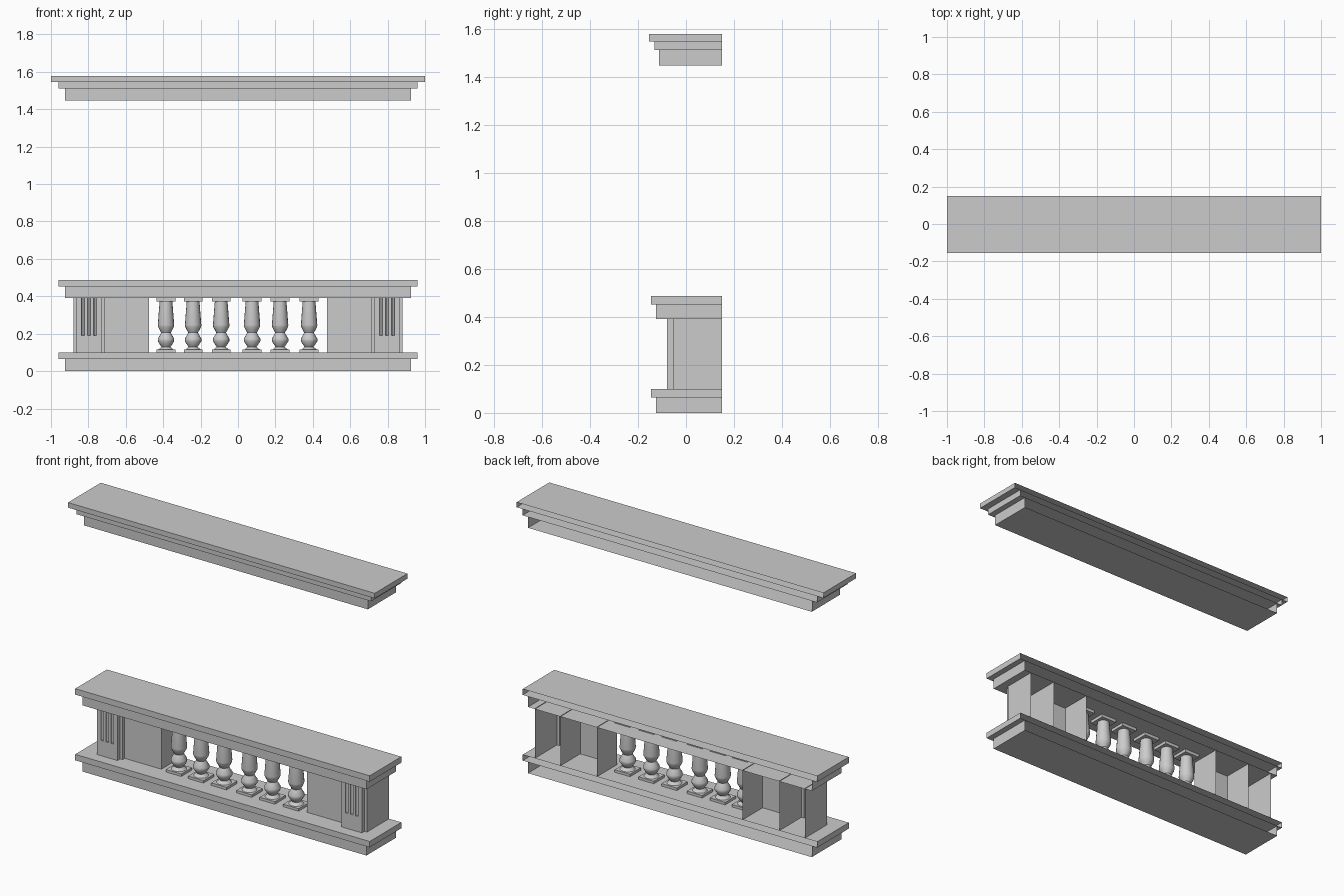
import bpy, bmesh, math

cube = bpy.data.objects.get("Cube")
if cube:
    bpy.data.objects.remove(cube, do_unlink=True)

# Single stone colour
stone = bpy.data.materials.new("pale_grey_stone")
stone.use_nodes = True
COLOUR = (0.6, 0.6, 0.6, 1)
stone.diffuse_color = COLOUR
stone.node_tree.nodes["Principled BSDF"].inputs["Base Color"].default_value = COLOUR

BACK = 0.15          # the open rear plane of every hollow part
LOW, HIGH = 0.1, 0.393


def finish(name, bm, mirror=False):
    mesh = bpy.data.meshes.new(name)
    bm.to_mesh(mesh)
    bm.free()
    mesh.materials.append(stone)
    obj = bpy.data.objects.new(name, mesh)
    bpy.context.collection.objects.link(obj)
    if mirror:
        obj.modifiers.new("Mirror", 'MIRROR').use_mirror_merge = False
    return obj


def add_box(bm, x0, x1, y0, y1, z0, z1):
    verts = bmesh.ops.create_cube(bm, size=1)["verts"]
    for v in verts:
        v.co = (x0 if v.co.x < 0 else x1,
                y0 if v.co.y < 0 else y1,
                z0 if v.co.z < 0 else z1)
    return verts


def slab(name, half_width, front, z0, z1):
    """Hollow moulding course, open at the rear."""
    bm = bmesh.new()
    add_box(bm, -half_width, half_width, front, BACK, z0, z1)
    rear = [f for f in bm.faces if f.normal.y > 0.9 or
            all(abs(v.co.y - BACK) < 1e-5 for v in f.verts)]
    bmesh.ops.delete(bm, geom=rear, context='FACES')
    return finish(name, bm)


def sheet(bm, path, z0, z1):
    """Upright wall following a plan path from +x round to -x."""
    for a, b in zip(path, path[1:]):
        corners = [(*a, z0), (*a, z1), (*b, z1), (*b, z0)]
        bm.faces.new([bm.verts.new(c) for c in corners])


# Stepped courses: base, rail and upper cornice
slab("base_lower", 0.925, -0.125, 0, 0.065)
slab("base_upper", 0.96, -0.145, 0.065, LOW)
slab("rail_lower", 0.925, -0.125, 0.39, 0.452)
slab("rail_upper", 0.96, -0.145, 0.452, 0.487)
slab("cornice_lower", 0.925, -0.112, 1.446, 1.51)
slab("cornice_middle", 0.96, -0.132, 1.51, 1.547)
slab("cornice_upper", 1.0, -0.155, 1.547, 1.577)

# Fluted piers: plain below, three round grooves above
INNER, OUTER, STEP = 0.714, 0.88, 0.016
FACE, SHOULDER = -0.08, -0.055
FLUTE_BOTTOM, FLUTE_R = 0.19, 0.008
right_side = [(OUTER, BACK), (OUTER, SHOULDER), (OUTER - STEP, SHOULDER), (OUTER - STEP, FACE)]
left_side = [(INNER + STEP, FACE), (INNER + STEP, SHOULDER), (INNER, SHOULDER), (INNER, BACK)]
flutes = []
for i in (1, 0, -1):
    cx = (INNER + OUTER) / 2 + i * 0.033
    flutes.append([(cx + FLUTE_R * math.cos(math.pi * k / 6),
                    FACE + 1.5 * FLUTE_R * math.sin(math.pi * k / 6)) for k in range(7)])
bm = bmesh.new()
sheet(bm, right_side + left_side, LOW, FLUTE_BOTTOM)
sheet(bm, right_side + sum(flutes, []) + left_side, FLUTE_BOTTOM, HIGH)
for arc in flutes:
    bm.faces.new([bm.verts.new((x, y, FLUTE_BOTTOM)) for x, y in arc])
bmesh.ops.remove_doubles(bm, verts=bm.verts, dist=1e-5)
finish("fluted_piers", bm, mirror=True)

# Recessed panels beside the balusters
bm = bmesh.new()
sheet(bm, [(INNER, -0.035), (0.475, -0.035), (0.475, BACK)], LOW, HIGH)
finish("side_panels", bm, mirror=True)

# Turned balusters with square plinth and cap
PROFILE = [(0.042, 0.114), (0.024, 0.13), (0.03, 0.138), (0.044, 0.16), (0.044, 0.174),
           (0.03, 0.197), (0.026, 0.206), (0.033, 0.218), (0.043, 0.238),
           (0.044, 0.246), (0.034, 0.372)]
SIDES = 16
for n, x in enumerate((-0.385, -0.24, -0.09, 0.075, 0.225, 0.38), 1):
    bm = bmesh.new()
    rings = [[bm.verts.new((x + r * math.cos(math.tau * k / SIDES),
                            r * math.sin(math.tau * k / SIDES), z))
              for k in range(SIDES)] for r, z in PROFILE]
    for lo, hi in zip(rings, rings[1:]):
        for k in range(SIDES):
            j = (k + 1) % SIDES
            bm.faces.new((lo[k], lo[j], hi[j], hi[k]))
    for half, z0, z1 in ((0.05, LOW, 0.115), (0.05, 0.372, HIGH)):
        add_box(bm, x - half, x + half, -half, half, z0, z1)
    obj = finish(f"baluster_{n}", bm)
    bpy.ops.object.select_all(action='DESELECT')
    obj.select_set(True)
    bpy.context.view_layer.objects.active = obj
    bpy.ops.object.shade_smooth_by_angle(angle=math.radians(35))
